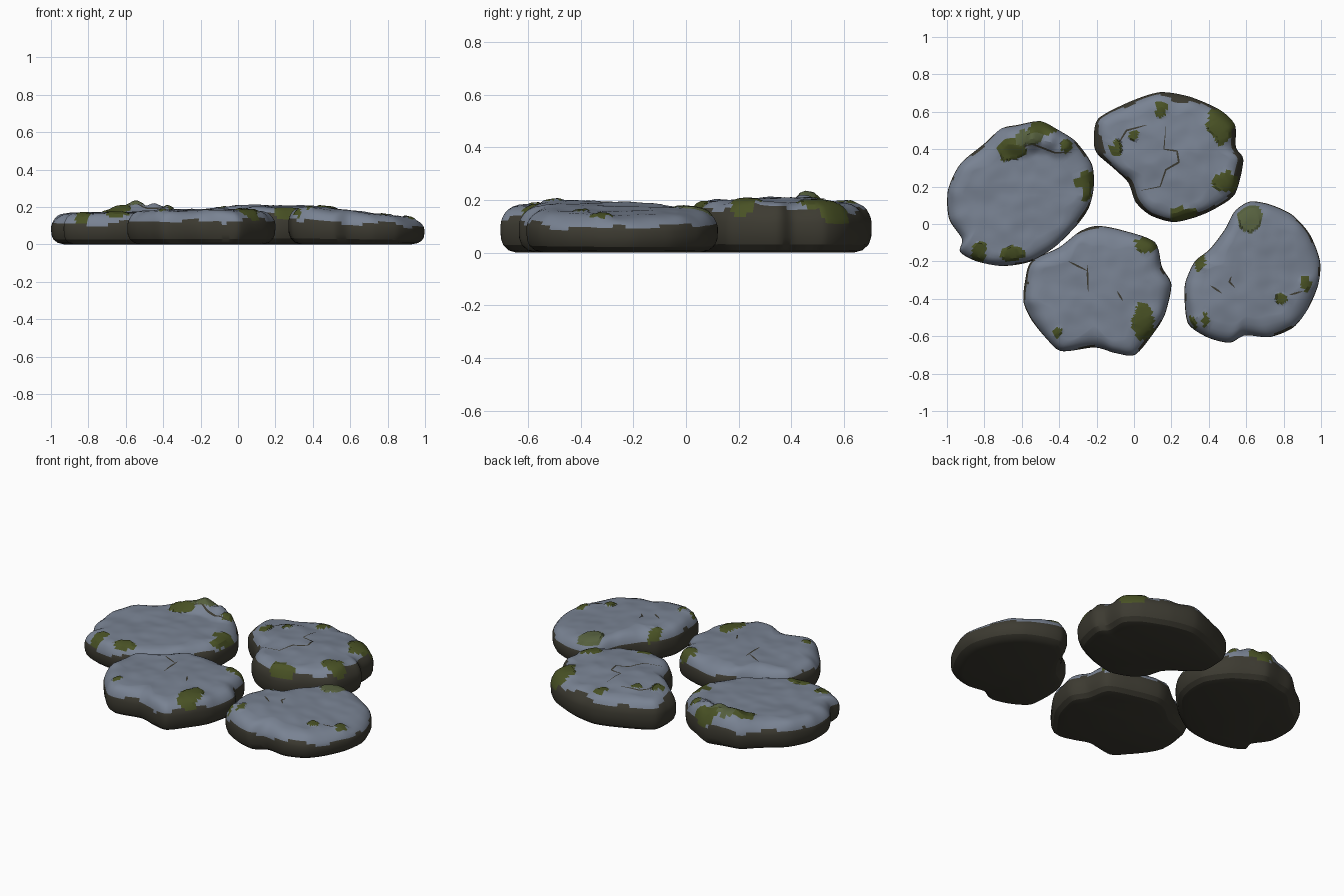
import bpy, bmesh, math
from mathutils import Vector, noise

if "Cube" in bpy.data.objects:
    bpy.data.objects.remove(bpy.data.objects["Cube"], do_unlink=True)


def material(name, rgb):
    mat = bpy.data.materials.new(name)
    mat.use_nodes = True
    mat.diffuse_color = (*rgb, 1)
    mat.node_tree.nodes["Principled BSDF"].inputs["Base Color"].default_value = (*rgb, 1)
    return mat


slate = material("slate_grey", (.19, .225, .29))
earth = material("earth_brown", (.046, .043, .031))
moss = material("moss_green", (.066, .083, .018))
pale_moss = material("pale_moss", (.095, .12, .05))
PALETTE = [slate, earth, moss, pale_moss]

SEGMENTS, TOP_RINGS = 144, 26
# Side profile from underside to rim: inset from the outline, share of the height
PROFILE = [(.07, 0), (.035, .05), (.012, .16), (.002, .3), (0, .45), (0, .58),
           (.004, .68), (.012, .77), (.022, .85), (.036, .92), (.055, .97), (.085, 1)]


def wobble(x, y, scale, seed=0):
    return noise.noise(Vector((x * scale, y * scale, seed)))


def smooth_outline(points):
    """Closed Catmull-Rom curve, sampled at even angles' worth of steps."""
    pts = [Vector(p) for p in points]
    n, out = len(pts), []
    for i in range(SEGMENTS):
        u = i * n / SEGMENTS
        k, t = int(u), u % 1
        a, b, c, d = (pts[(k + j) % n] for j in (-1, 0, 1, 2))
        curve = b + (c - a) * (t / 2) + (a * 2 - b * 5 + c * 4 - d) * (t * t / 2) \
            + (b * 3 - a - c * 3 + d) * (t ** 3 / 2)
        out.append(curve.lerp(b.lerp(c, t), .25))
    return out


def patch_depth(x, y, patch):
    """Above zero inside a ragged oval moss patch."""
    px, py, rx, ry = patch[:4]
    return 1 + .35 * wobble(x, y, 14, 3) - math.hypot((x - px) / rx, (y - py) / ry)


def stone(name, outline, height, tilt, limit, bumps, patches, cracks):
    ring = smooth_outline(outline)
    centre = sum(ring, Vector((0, 0))) / SEGMENTS

    def top(x, y):
        z = height + tilt[0] * (x - centre.x) + tilt[1] * (y - centre.y)
        z += .009 * wobble(x, y, 5) + .004 * wobble(x, y, 13, 1)
        for bx, by, r, h in bumps:
            s = max(0, min(1, 1.6 * (1 - math.hypot(x - bx, y - by) / r)))
            z += h * s * s * (3 - 2 * s)
        return z

    bm = bmesh.new()

    def add_ring(inset, share, scale=1):
        verts = []
        for p in ring:
            d = p - centre
            chip = 1 + .7 * wobble(p.x, p.y, 7, share) if share > .5 else 1
            q = centre + d * ((1 - inset * chip / d.length) * scale)
            z = top(q.x, q.y) * share
            if share > .8 and any(patch_depth(q.x, q.y, m) > .08 for m in patches):
                z += .007
            verts.append(bm.verts.new((q.x, q.y, z)))
        return verts

    # Sides, rounded rim and top surface as stacked rings
    rings = [add_ring(*p) for p in PROFILE]
    rings += [add_ring(*PROFILE[-1], 1 - i / TOP_RINGS) for i in range(1, TOP_RINGS)]
    for low, high in zip(rings, rings[1:]):
        for i in range(SEGMENTS):
            j = (i + 1) % SEGMENTS
            bm.faces.new((low[i], low[j], high[j], high[i]))
    bm.faces.new(rings[0])
    bm.faces.new(rings[-1])
    bmesh.ops.recalc_face_normals(bm, faces=bm.faces)

    # Earth below the limit, slate above, moss inside the patches
    for f in bm.faces:
        x, y, z = f.calc_center_median()
        share = z / top(x, y) + .16 * wobble(x, y, 6, 5)
        f.material_index = 0 if share > limit else 1
        if z / top(x, y) > .66 + .2 * wobble(x, y, 9, 7):
            for m in patches:
                if patch_depth(x, y, m) > 0:
                    f.material_index = m[4] if len(m) > 4 else 2
    finish(bm, name, PALETTE)

    # Cracks as thin tapered slivers lying on the top
    bm = bmesh.new()
    for path in cracks:
        pts = [Vector(a).lerp(Vector(b), t / 6) for a, b in zip(path, path[1:]) for t in range(6)]
        pts.append(Vector(path[-1]))
        pairs = []
        for i, p in enumerate(pts):
            d = (pts[min(i + 1, len(pts) - 1)] - pts[max(i - 1, 0)]).normalized()
            w = .001 + .004 * math.sin(math.pi * i / (len(pts) - 1))
            side = Vector((-d.y, d.x)) * w
            pairs.append([bm.verts.new((q.x, q.y, top(q.x, q.y) + .003))
                          for q in (p + side, p - side)])
        for (a, b), (c, d) in zip(pairs, pairs[1:]):
            bm.faces.new((a, b, d, c))
    finish(bm, name + "_cracks", [earth])


def finish(bm, name, mats):
    mesh = bpy.data.meshes.new(name)
    bm.to_mesh(mesh)
    bm.free()
    for m in mats:
        mesh.materials.append(m)
    obj = bpy.data.objects.new(name, mesh)
    bpy.context.collection.objects.link(obj)
    bpy.ops.object.select_all(action="DESELECT")
    bpy.context.view_layer.objects.active = obj
    obj.select_set(True)
    bpy.ops.object.shade_smooth_by_angle(angle=math.radians(25))


# Broad stone with a raised knob at its back rim
stone("knobbed_stone",
      [(-.5, .55), (-.4, .5), (-.31, .44), (-.225, .32), (-.215, .2), (-.24, .09), (-.3, 0),
       (-.42, -.12), (-.55, -.2), (-.7, -.225), (-.84, -.2), (-.93, -.15), (-.92, -.08),
       (-.99, .03), (-.995, .18), (-.93, .32), (-.8, .43), (-.71, .51), (-.62, .53)],
      .172, (.01, .01), .68,
      [(-.6, .46, .12, .025), (-.5, .49, .13, .03), (-.4, .44, .1, .025)],
      [(-.66, .4, .08, .06), (-.49, .51, .08, .04), (-.56, .46, .07, .04, 3), (-.36, .42, .03, .04),
       (-.25, .21, .05, .08), (-.83, -.16, .04, .06), (-.65, -.16, .07, .04)],
      [[(-.7, .36), (-.55, .43), (-.42, .38), (-.33, .385)]])

# Tall layered stone at the back
stone("layered_stone",
      [(.14, .705), (-.02, .655), (-.19, .565), (-.215, .46), (-.2, .38), (-.1, .29), (-.03, .22),
       (.01, .115), (.09, .045), (.21, .01), (.325, .035), (.43, .08), (.54, .16), (.585, .34),
       (.545, .41), (.54, .53), (.46, .61), (.3, .68)],
      .195, (0, -.015), .84,
      [(.08, .4, .18, .014), (.3, .3, .2, .012)],
      [(.47, .53, .08, .09), (.49, .225, .07, .055), (.26, .045, .07, .05), (.145, .61, .03, .045),
       (-.005, .475, .025, .03), (-.09, .41, .025, .045)],
      [[(.17, .52), (.16, .4), (.23, .39), (.24, .33), (.17, .29), (.14, .2), (.04, .18)],
       [(-.09, .42), (-.04, .5), (.07, .53)]])

# Squarish stone at the front
stone("front_stone",
      [(-.2, -.01), (-.075, -.03), (.11, -.095), (.15, -.23), (.2, -.325), (.165, -.485),
       (.1, -.59), (.005, -.7), (-.1, -.69), (-.21, -.66), (-.39, -.68), (-.475, -.605),
       (-.55, -.51), (-.59, -.42), (-.585, -.32), (-.55, -.2), (-.4, -.125), (-.29, -.04)],
      .182, (.005, 0), .7, [(-.2, -.3, .3, .006)],
      [(.07, -.115, .06, .04), (.05, -.52, .06, .09), (-.41, -.58, .025, .025)],
      [[(-.35, -.2), (-.25, -.25)], [(-.25, -.22), (-.245, -.36)], [(-.09, -.36), (-.06, -.41)]])

# Sloping stone, lower on its outer side
stone("sloping_stone",
      [(.62, .12), (.725, .105), (.845, .05), (.94, -.055), (.995, -.2), (.985, -.325),
       (.93, -.455), (.85, -.555), (.725, -.605), (.595, -.595), (.51, -.635), (.39, -.605),
       (.29, -.535), (.27, -.405), (.275, -.31), (.325, -.2), (.405, -.135), (.485, -.03), (.54, .07)],
      .172, (-.09, -.01), .7, [(.55, -.35, .25, .008)],
      [(.62, .03, .065, .075, 3), (.3, -.53, .035, .04), (.38, -.52, .02, .045),
       (.35, -.2, .03, .05), (.92, -.32, .03, .04), (.79, -.4, .03, .03)],
      [[(.52, -.28), (.51, -.31), (.54, -.34)], [(.41, -.33), (.47, -.37)], [(.83, -.38), (.9, -.36)]])
